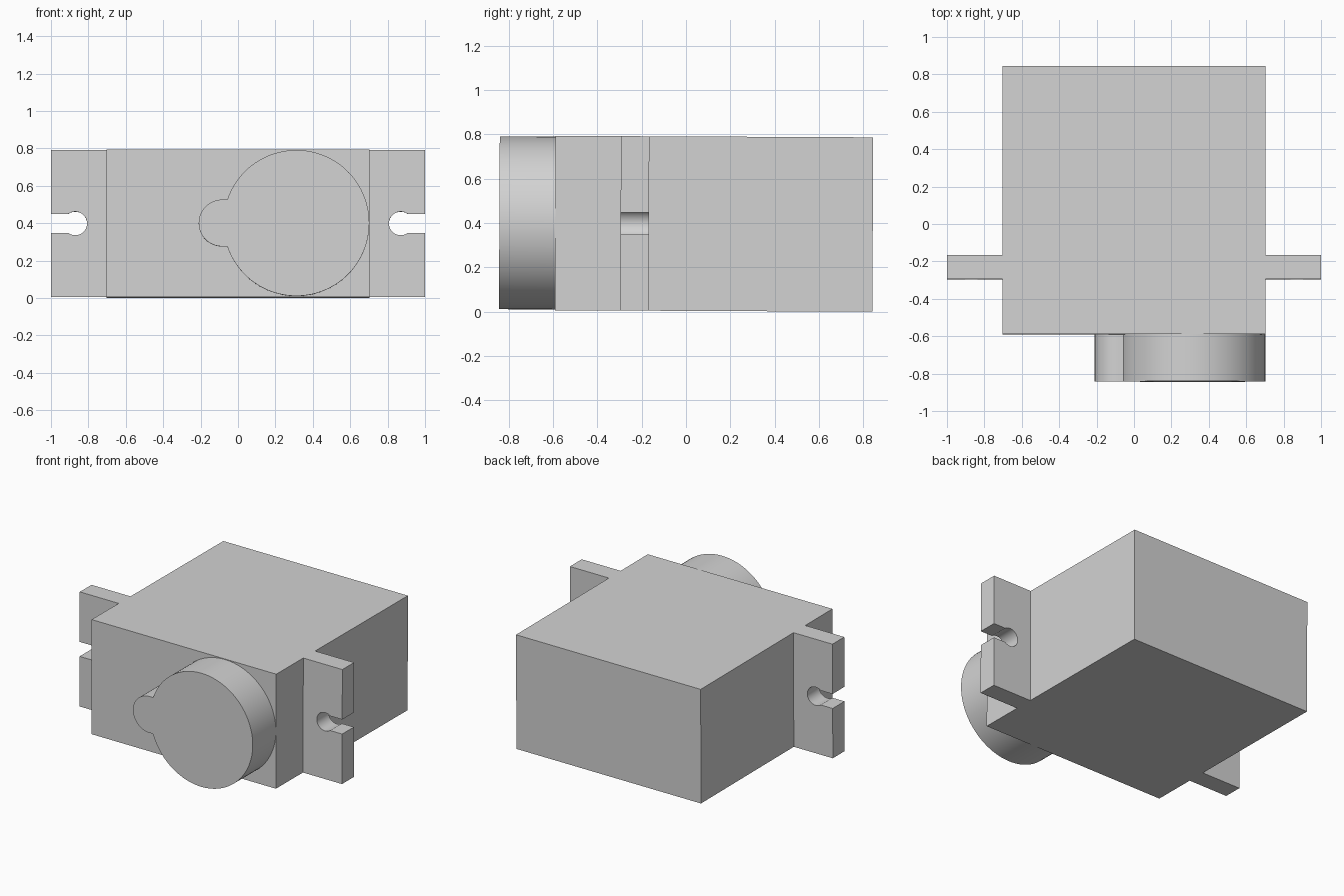
import bpy, bmesh
from math import asin, cos, sin, pi, radians, sqrt
from mathutils import Matrix

cube = bpy.data.objects.get("Cube")
if cube:
    bpy.data.objects.remove(cube, do_unlink=True)

GREY = (0.65, 0.65, 0.65, 1.0)
grey = bpy.data.materials.new("plain_grey")
grey.use_nodes = True
grey.diffuse_color = GREY
grey.node_tree.nodes["Principled BSDF"].inputs["Base Color"].default_value = GREY

# The whole unit leans very slightly, front edge raised
LEAN = Matrix.Translation((0, 0, 0.004)) @ Matrix.Rotation(-0.0047, 4, 'X')
HEIGHT = 0.787
MID = HEIGHT / 2
HALF_WIDTH = 0.703


def arc(cx, cz, r, start, end, steps):
    """Points on an arc in the xz plane, ends included."""
    angles = [start + (end - start) * i / steps for i in range(steps + 1)]
    return [(cx + r * cos(a), cz + r * sin(a)) for a in angles]


def extrude_profile(name, outline, front, back):
    """Solid made by sweeping an xz outline from front to back along y."""
    bm = bmesh.new()
    face = bm.faces.new([bm.verts.new((x, front, z)) for x, z in outline])
    swept = bmesh.ops.extrude_face_region(bm, geom=[face], use_keep_orig=True)
    moved = [v for v in swept["geom"] if isinstance(v, bmesh.types.BMVert)]
    bmesh.ops.translate(bm, verts=moved, vec=(0, back - front, 0))
    bmesh.ops.recalc_face_normals(bm, faces=bm.faces)
    bm.transform(LEAN)
    mesh = bpy.data.meshes.new(name)
    bm.to_mesh(mesh)
    bm.free()
    mesh.materials.append(grey)
    obj = bpy.data.objects.new(name, mesh)
    bpy.context.collection.objects.link(obj)
    bpy.ops.object.select_all(action='DESELECT')
    obj.select_set(True)
    bpy.context.view_layer.objects.active = obj
    bpy.ops.object.shade_smooth_by_angle(angle=radians(30))
    return obj


# Main housing
w = HALF_WIDTH
extrude_profile("housing", [(-w, 0), (w, 0), (w, HEIGHT), (-w, HEIGHT)], -0.592, 0.841)

# Mounting ears with keyhole slots open to the outer edge
hole_x, hole_r, slot = 0.87, 0.063, 0.05
mouth = asin(slot / hole_r)
ear = [(w, 0), (1, 0), (1, MID - slot)]
ear += arc(hole_x, MID, hole_r, 2 * pi - mouth, mouth, 40)
ear += [(1, MID + slot), (1, HEIGHT), (w, HEIGHT)]
for name, side in (("left_ear", 1), ("right_ear", -1)):
    extrude_profile(name, [(side * x, z) for x, z in ear], -0.297, -0.169)

# Round gear boss with a small side lobe
big_x, big_r, lobe_x, lobe_r = 0.312, 0.39, -0.085, 0.125
joint = pi - asin(lobe_r / big_r)
boss = arc(big_x, MID, big_r, -joint, joint, 96)
boss += arc(lobe_x, MID, lobe_r, pi / 2, 3 * pi / 2, 32)
extrude_profile("gear_boss", boss, -0.844, -0.592)
